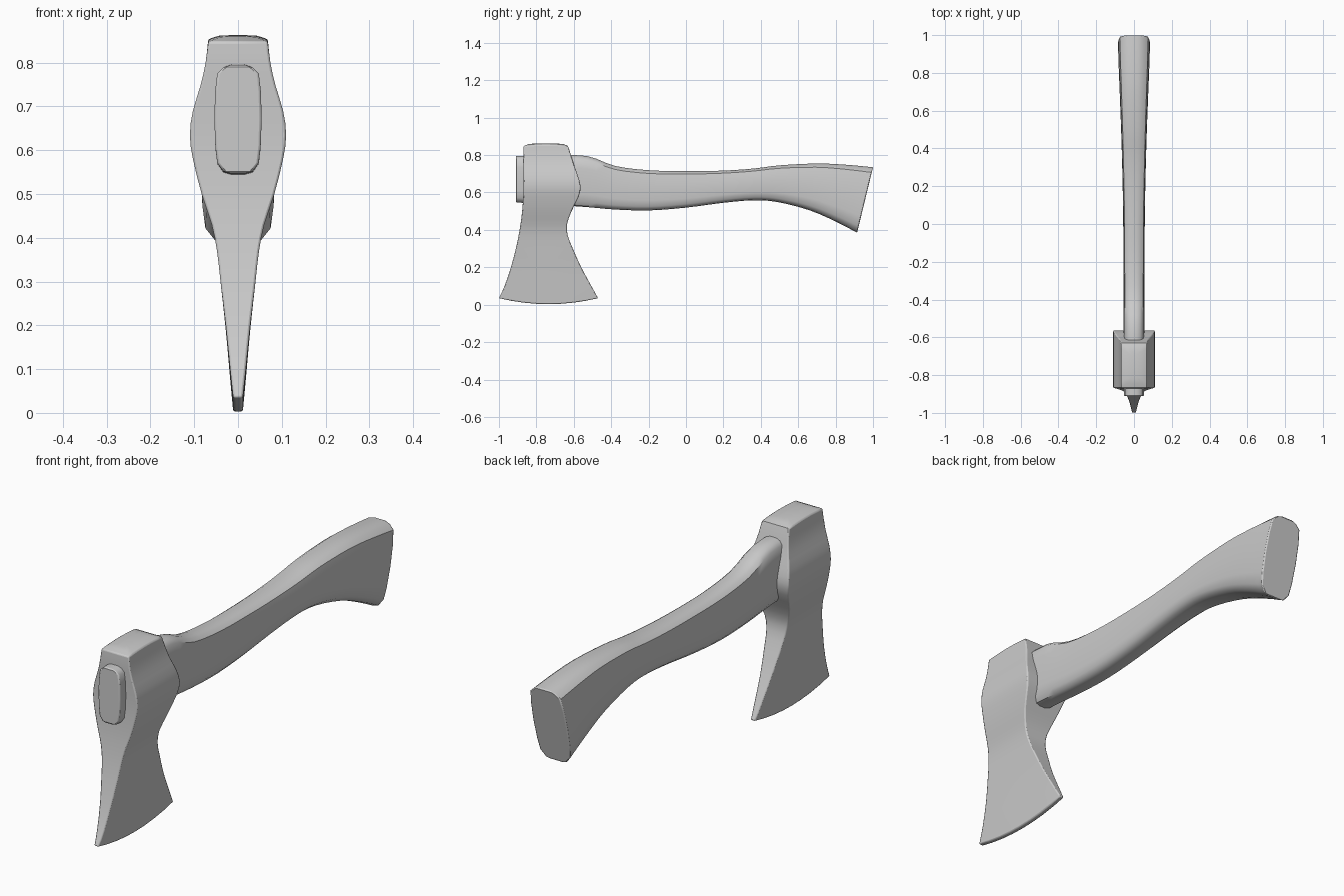
import bpy, bmesh
from mathutils import Vector

if "Cube" in bpy.data.objects:
    bpy.data.objects.remove(bpy.data.objects["Cube"])


def smooth_rows(rows, steps):
    """Catmull-Rom refinement of a table of stations."""
    rows = [Vector(r) for r in rows]
    out = []
    for i in range(len(rows) - 1):
        a, b, c, d = (rows[max(0, min(len(rows) - 1, i + k))] for k in (-1, 0, 1, 2))
        for s in range(steps):
            t = s / steps
            out.append(b + 0.5 * t * (c - a + t * (2*a - 5*b + 4*c - d + t * (3*(b - c) + d - a))))
    return out + [rows[-1]]


def loft(name, rings, bevel):
    """Skin rings of points; caps are closed by pairing left and right sides."""
    bm = bmesh.new()
    vr = [[bm.verts.new(p) for p in r] for r in rings]
    n = len(vr[0])
    for a, b in zip(vr, vr[1:]):
        for i in range(n):
            j = (i + 1) % n
            bm.faces.new((a[i], a[j], b[j], b[i]))
    for r in (vr[0], vr[-1]):
        for i in range(n // 2 - 1):
            bm.faces.new((r[i], r[i + 1], r[n - 2 - i], r[n - 1 - i]))
    bmesh.ops.recalc_face_normals(bm, faces=bm.faces)
    me = bpy.data.meshes.new(name)
    bm.to_mesh(me)
    bm.free()
    ob = bpy.data.objects.new(name, me)
    bpy.context.collection.objects.link(ob)
    mod = ob.modifiers.new("edge_rounding", "BEVEL")
    mod.width, mod.segments, mod.limit_method = bevel, 2, "ANGLE"
    mod.angle_limit = 0.87
    bpy.ops.object.select_all(action="DESELECT")
    bpy.context.view_layer.objects.active = ob
    ob.select_set(True)
    bpy.ops.object.shade_smooth_by_angle(angle=0.7)
    return ob


# Handle: stations of top y, top z, bottom y, bottom z, half width
stations = [
    (-0.91, 0.795, -0.91, 0.547, 0.054),
    (-0.72, 0.797, -0.72, 0.535, 0.054),
    (-0.53, 0.795, -0.53, 0.522, 0.055),
    (-0.38, 0.742, -0.38, 0.509, 0.055),
    (-0.20, 0.719, -0.20, 0.504, 0.056),
    (0.00, 0.714, 0.00, 0.519, 0.057),
    (0.20, 0.717, 0.20, 0.545, 0.060),
    (0.36, 0.728, 0.36, 0.558, 0.064),
    (0.50, 0.745, 0.49, 0.549, 0.068),
    (0.70, 0.755, 0.66, 0.505, 0.075),
    (0.86, 0.748, 0.80, 0.445, 0.081),
    (1.00, 0.735, 0.915, 0.385, 0.085)]
section = [(0.28, 0), (0.62, 0.02), (0.88, 0.10), (0.96, 0.25), (1, 0.5),
           (0.97, 0.75), (0.88, 0.92), (0.62, 0.975), (0.28, 1)]
section += [(-x, v) for x, v in reversed(section)]
rings = []
for ty, tz, by, bz, w in smooth_rows(stations, 3):
    rings.append([(u * w, by + (ty - by) * v, bz + (tz - bz) * v) for u, v in section])
loft("handle", rings, 0.006)

# Axe head: levels of z, half thickness, front y, back y, bow along y
levels = [
    (0.035, 0.011, -1.00, -0.47, -0.032),
    (0.10, 0.018, -0.97, -0.506, -0.022),
    (0.20, 0.028, -0.936, -0.56, -0.01),
    (0.30, 0.040, -0.910, -0.605, 0),
    (0.37, 0.048, -0.895, -0.632, 0),
    (0.43, 0.060, -0.885, -0.636, 0),
    (0.50, 0.083, -0.876, -0.612, 0),
    (0.58, 0.103, -0.870, -0.573, 0),
    (0.635, 0.110, -0.868, -0.564, 0),
    (0.69, 0.103, -0.868, -0.578, 0),
    (0.75, 0.085, -0.869, -0.600, 0),
    (0.80, 0.074, -0.870, -0.615, 0),
    (0.848, 0.068, -0.868, -0.630, 0.006)]
rows = smooth_rows(levels, 2)
rows += [(0.858, 0.042, -0.845, -0.652, 0.004), (0.861, 0.012, -0.82, -0.68, 0.002)]
rings = []
for z, w, y0, y1, bow in rows:
    side = []
    for i in range(9):
        s = i / 4 - 1
        side.append((w, (y0 + y1) / 2 + s * (y1 - y0) / 2, z + bow * (1 - s * s)))
    rings.append(side + [(-x, y, h) for x, y, h in reversed(side)])
loft("axe_head", rings, 0.005)
